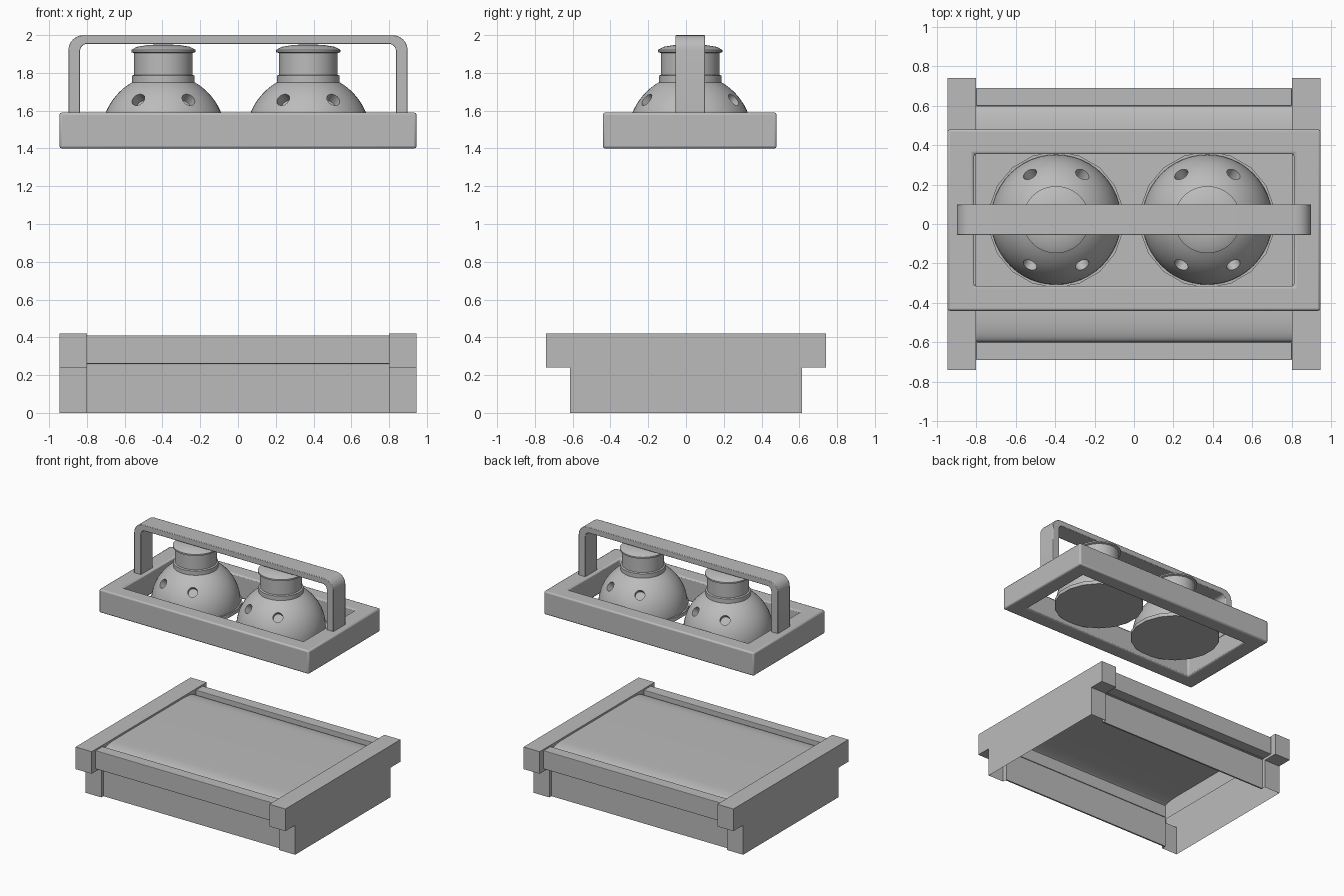
import bpy, bmesh, math
from mathutils import Vector

cube = bpy.data.objects.get("Cube")
if cube:
    bpy.data.objects.remove(cube, do_unlink=True)

GREY = (0.5, 0.5, 0.5, 1)
mat = bpy.data.materials.new("plain_grey")
mat.use_nodes = True
mat.diffuse_color = GREY
mat.node_tree.nodes["Principled BSDF"].inputs["Base Color"].default_value = GREY


def finish(name, bm, bevel=0, smooth=False):
    """Turn a bmesh into a named, coloured object."""
    bmesh.ops.recalc_face_normals(bm, faces=bm.faces)
    mesh = bpy.data.meshes.new(name)
    bm.to_mesh(mesh)
    bm.free()
    mesh.materials.append(mat)
    ob = bpy.data.objects.new(name, mesh)
    bpy.context.collection.objects.link(ob)
    if bevel:
        mod = ob.modifiers.new("soft_edges", "BEVEL")
        mod.width, mod.segments = bevel, 2
    if smooth:
        smooth_by_angle(ob)
    return ob


def smooth_by_angle(ob):
    bpy.ops.object.select_all(action="DESELECT")
    ob.select_set(True)
    bpy.context.view_layer.objects.active = ob
    bpy.ops.object.shade_smooth_by_angle(angle=math.radians(35))


def box(name, x, y, z, bevel=0):
    bm = bmesh.new()
    bmesh.ops.create_cube(bm, size=1)
    for v in bm.verts:
        v.co = [lo + (c + 0.5) * (hi - lo) for c, (lo, hi) in zip(v.co, (x, y, z))]
    return finish(name, bm, bevel)


def strip(name, upper, lower, axis, lo, hi, bevel=0):
    """Extrude the band between two matching outlines along x or y."""
    bm = bmesh.new()

    def row(pts, at):
        return [bm.verts.new((at, p, z) if axis == "x" else (p, at, z)) for p, z in pts]

    a, b, c, d = row(upper, lo), row(upper, hi), row(lower, hi), row(lower, lo)
    rows = (a, b, c, d)
    for i in range(len(upper) - 1):
        for p, q in zip(rows, rows[1:] + rows[:1]):
            bm.faces.new((p[i], p[i + 1], q[i + 1], q[i]))
    for i in (0, -1):
        bm.faces.new([r[i] for r in rows])
    return finish(name, bm, bevel, True)


# Base: hollow T-shaped ends, open underneath
def base_end(name, side):
    half = [(0.615, 0), (0.615, 0.24), (0.74, 0.24), (0.74, 0.42)]
    outline = half + [(-y, z) for y, z in reversed(half)]
    inner, outer = 0.8 * side, 0.945 * side
    bm = bmesh.new()
    face = bm.faces.new([bm.verts.new((inner, y, z)) for y, z in outline])
    ext = bmesh.ops.extrude_face_region(bm, geom=[face], use_keep_orig=True)
    for v in ext["geom"]:
        if isinstance(v, bmesh.types.BMVert):
            v.co.x = outer
    for co, no in (((0, 0, 0.24), (0, 0, 1)), ((0, 0.585, 0), (0, 1, 0)), ((0, -0.585, 0), (0, 1, 0))):
        bmesh.ops.bisect_plane(bm, geom=bm.verts[:] + bm.edges[:] + bm.faces[:],
                               plane_co=co, plane_no=no)
    gone = []
    for f in bm.faces:
        c = f.calc_center_median()
        open_inside = abs(c.x - inner) < 0.001 and c.z < 0.24 and abs(c.y) < 0.585
        if c.z < 0.001 or open_inside:
            gone.append(f)
    bmesh.ops.delete(bm, geom=gone, context="FACES")
    finish(name, bm)


base_end("base_left_end", 1)
base_end("base_right_end", -1)

# Base: long walls and overhanging rails
for label, s in (("front", -1), ("back", 1)):
    box(f"base_{label}_wall", (-0.8, 0.8), sorted((s * 0.575, s * 0.588)), (0, 0.255))
    box(f"base_{label}_rail", (-0.8, 0.8), sorted((s * 0.6, s * 0.69)), (0.26, 0.41), 0.004)
    box(f"base_{label}_rail_ledge", (-0.8, 0.8), sorted((s * 0.575, s * 0.6)), (0.26, 0.36))

# Base: lid with rounded long edges
edge = []
for i in range(9):
    t = math.radians(90 * i / 8)
    edge.append((0.45 + 0.148 * math.sin(t), 0.36 + 0.045 * math.cos(t)))
lid = [(-y, z) for y, z in reversed(edge)] + edge
strip("base_lid", lid, [(y, z - 0.02) for y, z in lid], "x", -0.8, 0.8)

# Lifted frame
bm = bmesh.new()
loops = []
for x, y0, y1, z in ((0.945, -0.44, 0.48, 1.4), (0.945, -0.44, 0.48, 1.59),
                     (0.81, -0.315, 0.355, 1.59), (0.81, -0.315, 0.355, 1.4)):
    loops.append([bm.verts.new(p) for p in ((-x, y0, z), (x, y0, z), (x, y1, z), (-x, y1, z))])
for p, q in zip(loops, loops[1:] + loops[:1]):
    for i in range(4):
        j = (i + 1) % 4
        bm.faces.new((p[i], p[j], q[j], q[i]))
finish("frame", bm, 0.012, True)


# Carrying handle
def arch(half_width, top, radius):
    right = [(half_width, 1.58)]
    for i in range(7):
        t = math.radians(90 * i / 6)
        right.append((half_width - radius * (1 - math.cos(t)), top - radius * (1 - math.sin(t))))
    return right + [(-x, z) for x, z in reversed(right)]


strip("handle", arch(0.898, 2.0, 0.08), arch(0.836, 1.953, 0.035), "y", -0.055, 0.1, 0.004)

# Two domed lamps: dome, collar, neck and cap as one turned profile
RADIUS, MID_Z, LAMP_Y = 0.33, 1.465, 0.022
profile = [(0, 1.445), (RADIUS, 1.445)]
for i in range(13):
    t = math.radians(60 * i / 12)
    profile.append((RADIUS * math.cos(t), MID_Z + RADIUS * math.sin(t)))
profile += [(0.166, 1.75), (0.166, 1.785), (0.155, 1.79), (0.155, 1.905),
            (0.17, 1.91), (0.17, 1.922), (0.14, 1.938), (0.08, 1.948), (0, 1.951)]


def lamp(name, x):
    bm = bmesh.new()
    verts = [bm.verts.new((r, 0, z)) for r, z in profile]
    edges = [bm.edges.new(pair) for pair in zip(verts, verts[1:])]
    bmesh.ops.spin(bm, geom=verts + edges, axis=(0, 0, 1), cent=(0, 0, 0),
                   steps=48, angle=math.tau)
    bmesh.ops.remove_doubles(bm, verts=bm.verts, dist=0.0005)
    bmesh.ops.translate(bm, verts=bm.verts, vec=(x, LAMP_Y, 0))
    body = finish(name, bm)

    # Round vent holes, bored square to the dome
    bm = bmesh.new()
    for deg in (60, 120, 240, 300):
        a, e = math.radians(deg), math.radians(36)
        d = Vector((math.cos(a) * math.cos(e), math.sin(a) * math.cos(e), math.sin(e)))
        turn = d.to_track_quat("Z", "Y").to_matrix().to_4x4()
        turn.translation = Vector((x, LAMP_Y, MID_Z)) + d * RADIUS
        bmesh.ops.create_cone(bm, cap_ends=True, segments=20, radius1=0.037,
                              radius2=0.037, depth=0.12, matrix=turn)
    cutter = finish("vent_cutter", bm)
    cutter.hide_render = True
    mod = body.modifiers.new("vents", "BOOLEAN")
    mod.operation, mod.object, mod.solver = "DIFFERENCE", cutter, "EXACT"
    bpy.context.view_layer.objects.active = body
    bpy.ops.object.modifier_apply(modifier=mod.name)
    bpy.data.objects.remove(cutter, do_unlink=True)
    smooth_by_angle(body)

    # Faceted rim round the foot of the dome
    bm = bmesh.new()
    bmesh.ops.create_cone(bm, cap_ends=True, segments=18, radius1=0.345, radius2=0.345, depth=0.03)
    bmesh.ops.translate(bm, verts=bm.verts, vec=(x, LAMP_Y, 1.455))
    finish(name + "_rim", bm)


lamp("right_lamp", -0.395)
lamp("left_lamp", 0.372)
